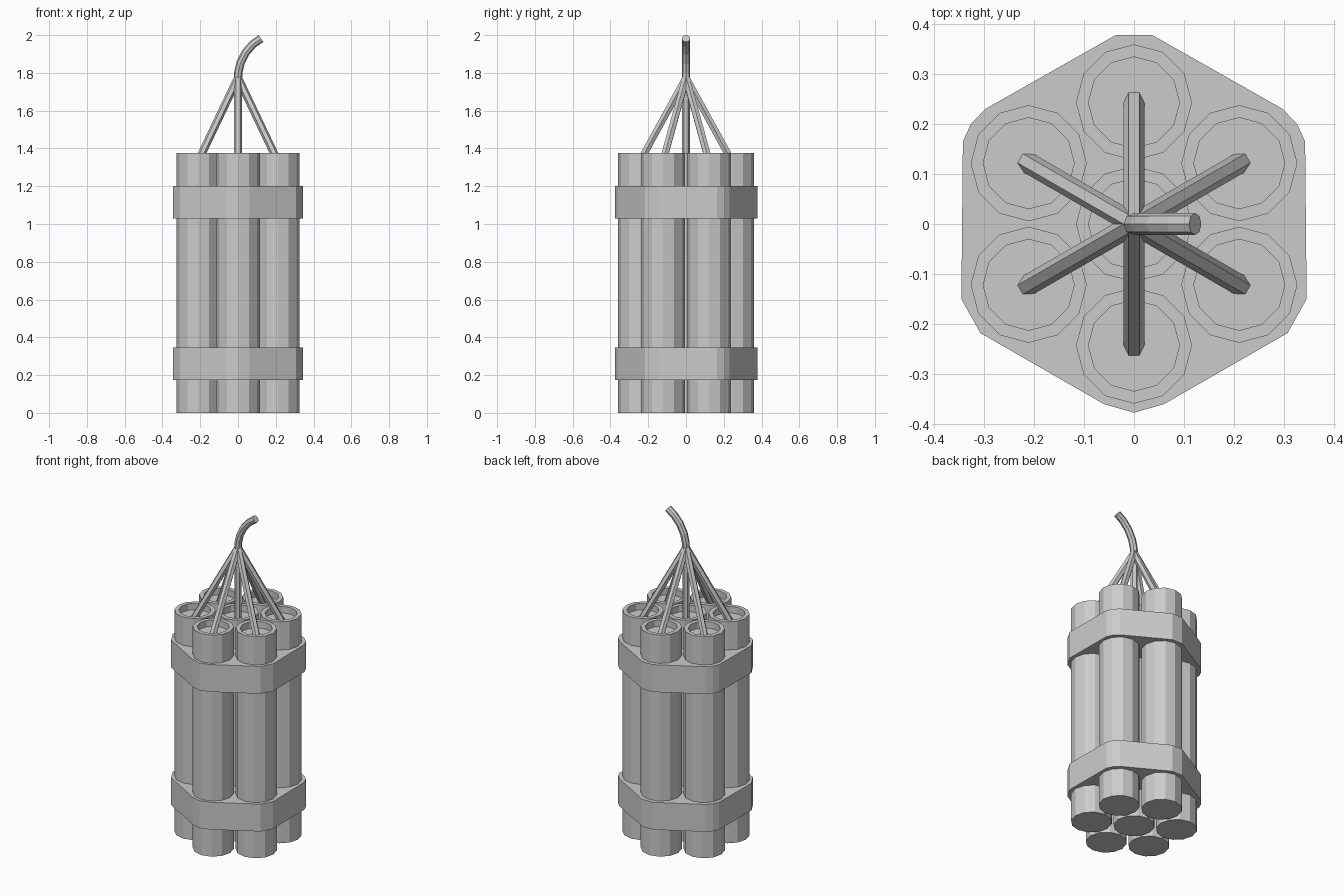
import bpy, bmesh, math
from mathutils import Vector

if "Cube" in bpy.data.objects:
    bpy.data.objects.remove(bpy.data.objects["Cube"])

grey = bpy.data.materials.new("plain_grey")
grey.diffuse_color = (0.6, 0.6, 0.6, 1)
grey.use_nodes = True
grey.node_tree.nodes["Principled BSDF"].inputs["Base Color"].default_value = grey.diffuse_color


def finish(name, bm):
    bmesh.ops.recalc_face_normals(bm, faces=bm.faces)
    mesh = bpy.data.meshes.new(name)
    bm.to_mesh(mesh)
    bm.free()
    mesh.materials.append(grey)
    obj = bpy.data.objects.new(name, mesh)
    bpy.context.collection.objects.link(obj)
    return obj


def skin(name, rings):
    """Join successive closed rings and cap both ends."""
    bm = bmesh.new()
    loops = [[bm.verts.new(p) for p in ring] for ring in rings]
    n = len(loops[0])
    for a, b in zip(loops, loops[1:]):
        for i in range(n):
            j = (i + 1) % n
            bm.faces.new((a[i], a[j], b[j], b[i]))
    bm.faces.new(loops[0][::-1])
    bm.faces.new(loops[-1])
    return finish(name, bm)


def tube(name, path, side, radius, sides=6):
    """Sweep a polygon along a path lying in the plane normal to side."""
    pts = [Vector(p) for p in path]
    side = Vector(side).normalized()
    rings = []
    for k, p in enumerate(pts):
        t = (pts[min(k + 1, len(pts) - 1)] - pts[max(k - 1, 0)]).normalized()
        up = t.cross(side)
        rings.append([p + radius * (math.cos(a) * side + math.sin(a) * up)
                      for a in (math.tau * i / sides for i in range(sides))])
    return skin(name, rings)


# Sticks: one in the middle and six around it, each with a recessed top
STICK_PROFILE = [(0.116, 0), (0.116, 1.375), (0.091, 1.375), (0.091, 1.335)]


def stick(name, cx, cy, sides=12):
    skin(name, [[(cx + r * math.cos(math.tau * i / sides),
                  cy + r * math.sin(math.tau * i / sides), z)
                 for i in range(sides)] for r, z in STICK_PROFILE])


APEX = (0, 0, 1.775)
stick("stick_middle", 0, 0)
tube("fuse_middle", [(0, 0, 1.32), APEX], (0, 1, 0), 0.021)

for k in range(6):
    a = math.radians(30 + 60 * k)
    c, s = math.cos(a), math.sin(a)
    stick(f"stick_{k + 1}", 0.243 * c, 0.243 * s)
    # Branch fuse from the stick up to the shared knot
    tube(f"fuse_{k + 1}", [(0.25 * c, 0.25 * s, 1.32), APEX], (-s, c, 0), 0.021)

# Main fuse, bending to the right
tube("main_fuse", [(0, 0, 1.75), (0.001, 0, 1.80), (0.014, 0, 1.855),
                   (0.042, 0, 1.91), (0.08, 0, 1.953), (0.122, 0, 1.982)],
     (0, 1, 0), 0.022, 8)

# Two solid straps following the outline of the bundle
OUTLINE = [(0.036, 0.378), (0.297, 0.23), (0.326, 0.2), (0.342, 0.165),
           (0.345, -0.15), (0.307, -0.218), (0.06, -0.36), (0, -0.377),
           (-0.06, -0.36), (-0.307, -0.218), (-0.345, -0.15),
           (-0.342, 0.165), (-0.326, 0.2), (-0.297, 0.23), (-0.036, 0.378)]
for name, z0, z1 in (("lower_strap", 0.175, 0.345), ("upper_strap", 1.03, 1.2)):
    skin(name, [[(x, y, z) for x, y in OUTLINE] for z in (z0, z1)])
